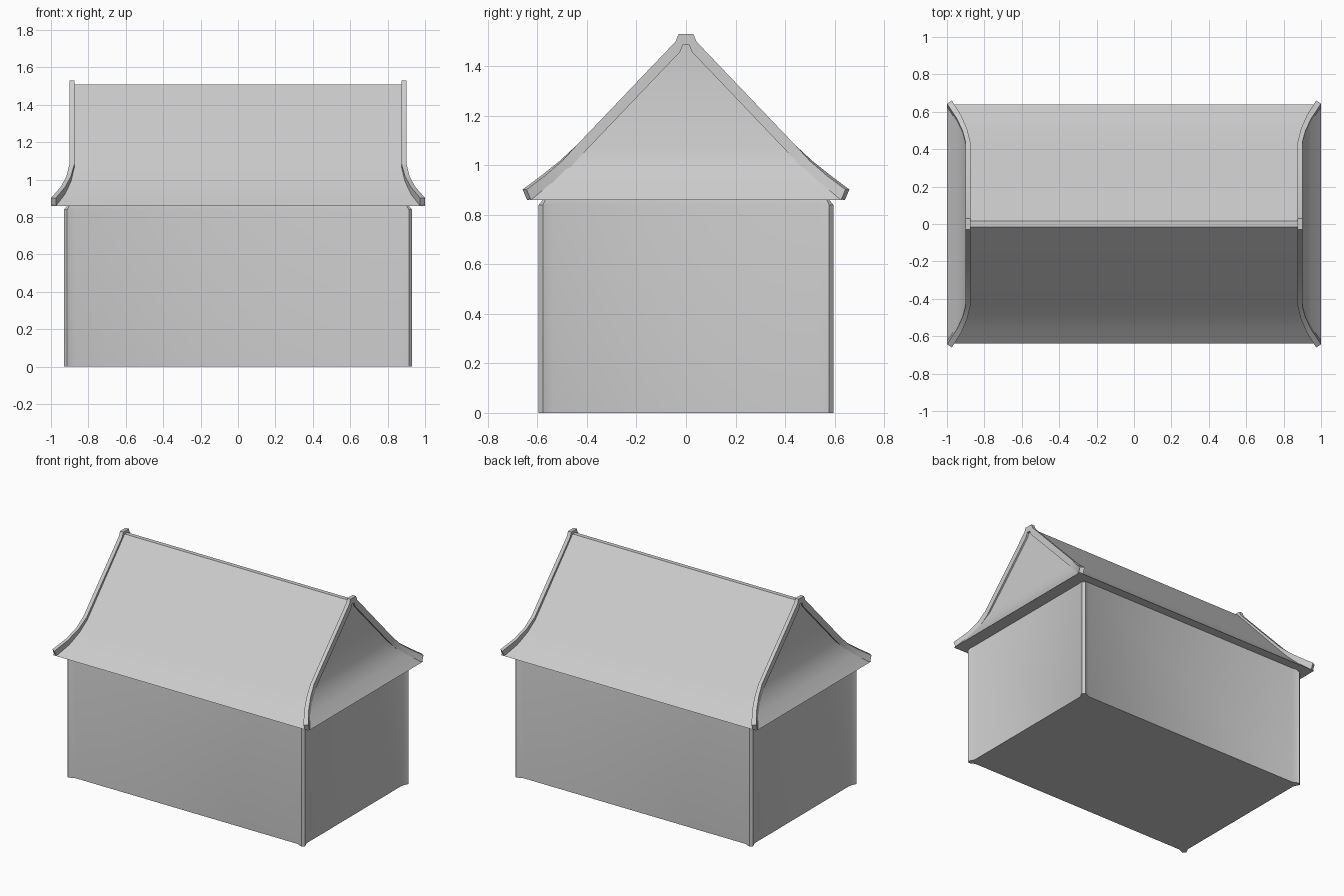
import bpy, math

if "Cube" in bpy.data.objects:
    bpy.data.objects.remove(bpy.data.objects["Cube"])


def make_object(name, verts, faces, angle=30):
    mesh = bpy.data.meshes.new(name)
    mesh.from_pydata(verts, [], faces)
    mesh.update()
    obj = bpy.data.objects.new(name, mesh)
    bpy.context.collection.objects.link(obj)
    bpy.ops.object.select_all(action='DESELECT')
    obj.select_set(True)
    bpy.context.view_layer.objects.active = obj
    bpy.ops.object.mode_set(mode='EDIT')
    bpy.ops.mesh.select_all(action='SELECT')
    bpy.ops.mesh.normals_make_consistent(inside=False)
    bpy.ops.object.mode_set(mode='OBJECT')
    bpy.ops.object.shade_smooth_by_angle(angle=math.radians(angle))
    return obj


def loft(name, rings, angle=30):
    """Skin closed rings of equal point count and cap both ends."""
    n = len(rings[0])
    verts = [p for ring in rings for p in ring]
    faces = [(k * n + i, k * n + (i + 1) % n, (k + 1) * n + (i + 1) % n, (k + 1) * n + i)
             for k in range(len(rings) - 1) for i in range(n)]
    faces += [tuple(range(n)), tuple(range(len(verts) - n, len(verts)))]
    return make_object(name, verts, faces, angle)


def four_corners(corner, z):
    """Repeat one corner's outline around all four corners."""
    ring = []
    for sx, sy in ((1, 1), (1, -1), (-1, -1), (-1, 1)):
        pts = corner if sx * sy > 0 else corner[::-1]
        ring += [(sx * x, sy * y, z) for x, y in pts]
    return ring


# Walls with slightly flared, cut corners
corner = [(0.87, 0.575), (0.913, 0.595), (0.93, 0.578), (0.91, 0.535)]
corner_top = [(0.87, 0.575), (0.90, 0.578), (0.912, 0.568), (0.91, 0.535)]
loft("walls", [four_corners(corner, 0), four_corners(corner, 0.84),
               four_corners(corner_top, 0.862)])

# Roof: flared eaves rising to upright gables
roof_profile = [(1.0, 0.64, 0.86), (0.945, 0.56, 0.928), (0.91, 0.49, 0.998),
                (0.89, 0.43, 1.066), (0.887, 0.015, 1.51)]
loft("roof", [four_corners([(x, y)], z) for x, y, z in roof_profile])

# Raised ribs following the gable edges: top centre point and sideways offset
rib_path = [((0.987, 0.652, 0.902), (0.013, -0.008)),
            ((0.937, 0.575, 0.960), (0.012, -0.008)),
            ((0.905, 0.505, 1.018), (0.012, -0.005)),
            ((0.888, 0.440, 1.083), (0.013, 0)),
            ((0.888, 0.042, 1.500), (0.013, 0)),
            ((0.888, 0.030, 1.530), (0.013, 0))]
for side, label in ((1, "right"), (-1, "left")):
    rings = []
    for sy, path in ((1, rib_path), (-1, rib_path[::-1])):
        for (x, y, z), (dx, dy) in path:
            rings.append([(side * (x - dx), sy * (y - dy), z),
                          (side * (x + dx), sy * (y + dy), z),
                          (side * (x + dx), sy * (y + dy - 0.018), z - 0.042),
                          (side * (x - dx), sy * (y - dy - 0.018), z - 0.042)])
    loft("gable_rib_" + label, rings)
